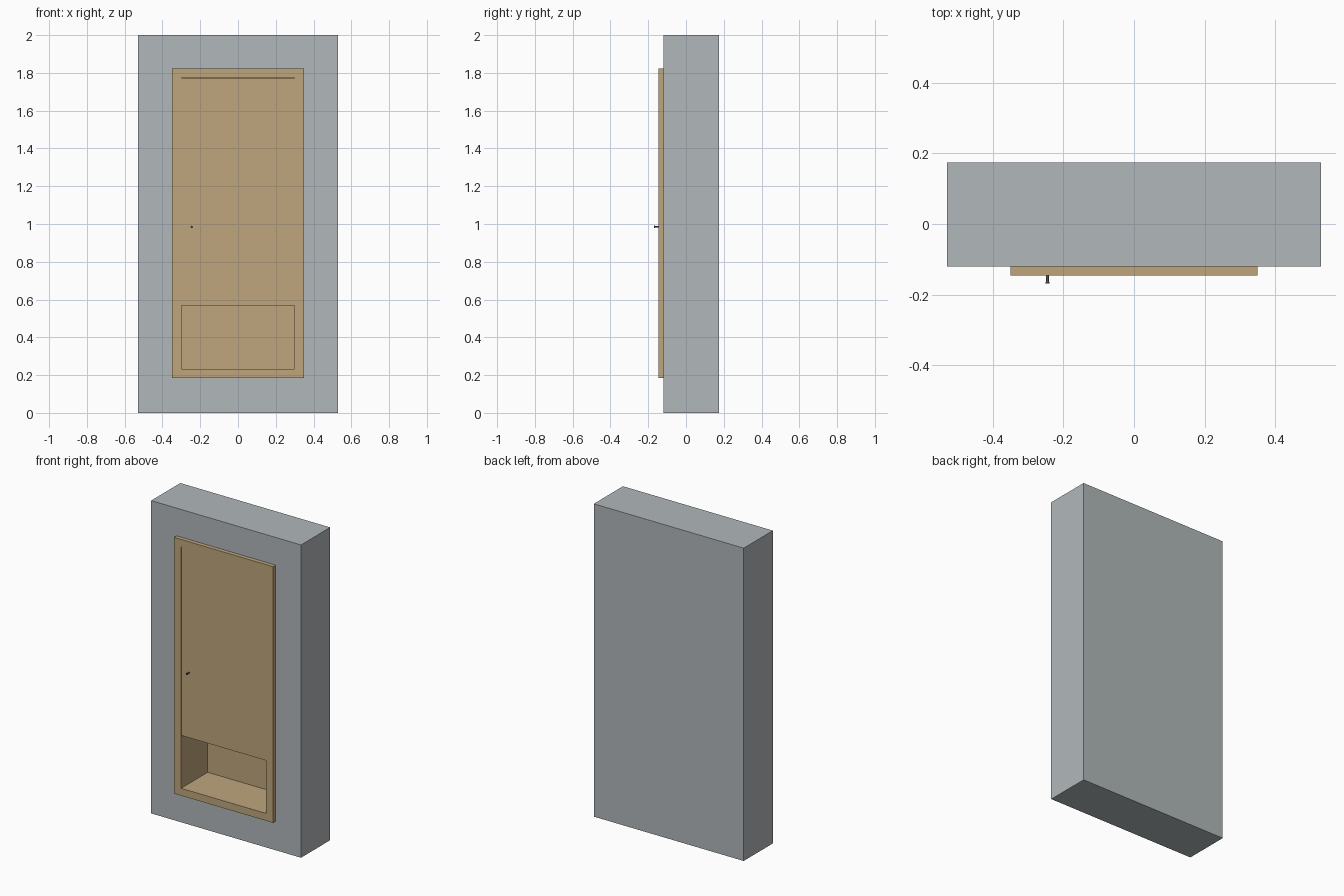
import bpy
import bmesh
import math

cube = bpy.data.objects.get("Cube")
if cube:
    bpy.data.objects.remove(cube, do_unlink=True)


def material(name, color):
    m = bpy.data.materials.new(name)
    m.diffuse_color = color
    m.use_nodes = True
    bsdf = next(n for n in m.node_tree.nodes if n.type == 'BSDF_PRINCIPLED')
    bsdf.inputs["Base Color"].default_value = color
    return m


grey = material("wall grey", (0.44, 0.475, 0.49, 1))
tan = material("light wood", (0.52, 0.38, 0.205, 1))
dark = material("dark metal", (0.08, 0.08, 0.085, 1))


def finish(name, bm, mat):
    bmesh.ops.recalc_face_normals(bm, faces=bm.faces[:])
    mesh = bpy.data.meshes.new(name)
    bm.to_mesh(mesh)
    bm.free()
    mesh.materials.append(mat)
    obj = bpy.data.objects.new(name, mesh)
    bpy.context.collection.objects.link(obj)
    return obj


def loop(bm, half, z0, z1, y):
    corners = ((-half, z0), (half, z0), (half, z1), (-half, z1))
    return [bm.verts.new((x, y, z)) for x, z in corners]


def bridge(bm, a, b):
    for i in range(4):
        j = (i + 1) % 4
        bm.faces.new((a[i], a[j], b[j], b[i]))


def box(name, rect, y0, y1, mat):
    bm = bmesh.new()
    front, back = loop(bm, *rect, y0), loop(bm, *rect, y1)
    bridge(bm, front, back)
    bm.faces.new(front)
    bm.faces.new(back)
    return finish(name, bm, mat)


def hollow(name, outer, inner, front, floor, back, mat, through=False):
    """Box opened at the front; a through one is a plain frame."""
    bm = bmesh.new()
    of, ob = loop(bm, *outer, front), loop(bm, *outer, back)
    nf, nb = loop(bm, *inner, front), loop(bm, *inner, floor)
    bridge(bm, of, nf)
    bridge(bm, of, ob)
    bridge(bm, nf, nb)
    if through:
        bridge(bm, ob, nb)
    else:
        bm.faces.new(ob)
        bm.faces.new(nb)
    return finish(name, bm, mat)


# Rectangles are half width, bottom, top
opening = (0.30, 0.232, 1.775)

# Wall block with a cavity for the cabinet
hollow("wall", (0.53, 0, 2), (0.32, 0.21, 1.795), -0.12, 0.145, 0.174, grey)

# Cabinet body and its front frame
hollow("cabinet_body", (0.31, 0.22, 1.785), opening, -0.12, 0.122, 0.132, tan)
hollow("cabinet_frame", (0.35, 0.185, 1.823), opening,
       -0.146, -0.12, -0.12, tan, through=True)

# Door above the open niche, and the niche ceiling
box("door", (0.299, 0.568, 1.774), -0.142, -0.122, tan)
box("niche_ceiling", (0.30, 0.568, 0.588), -0.122, 0.122, tan)


# Knob: a stem with a wider cap
def knob_part(name, radius, y0, y1):
    bpy.ops.mesh.primitive_cylinder_add(
        vertices=16, radius=radius, depth=y1 - y0,
        location=(-0.245, (y0 + y1) / 2, 0.985), rotation=(math.pi / 2, 0, 0))
    obj = bpy.context.object
    obj.name = name
    obj.data.materials.append(dark)
    bpy.ops.object.shade_smooth_by_angle()


knob_part("knob_stem", 0.004, -0.165, -0.14)
knob_part("knob_cap", 0.006, -0.169, -0.164)
